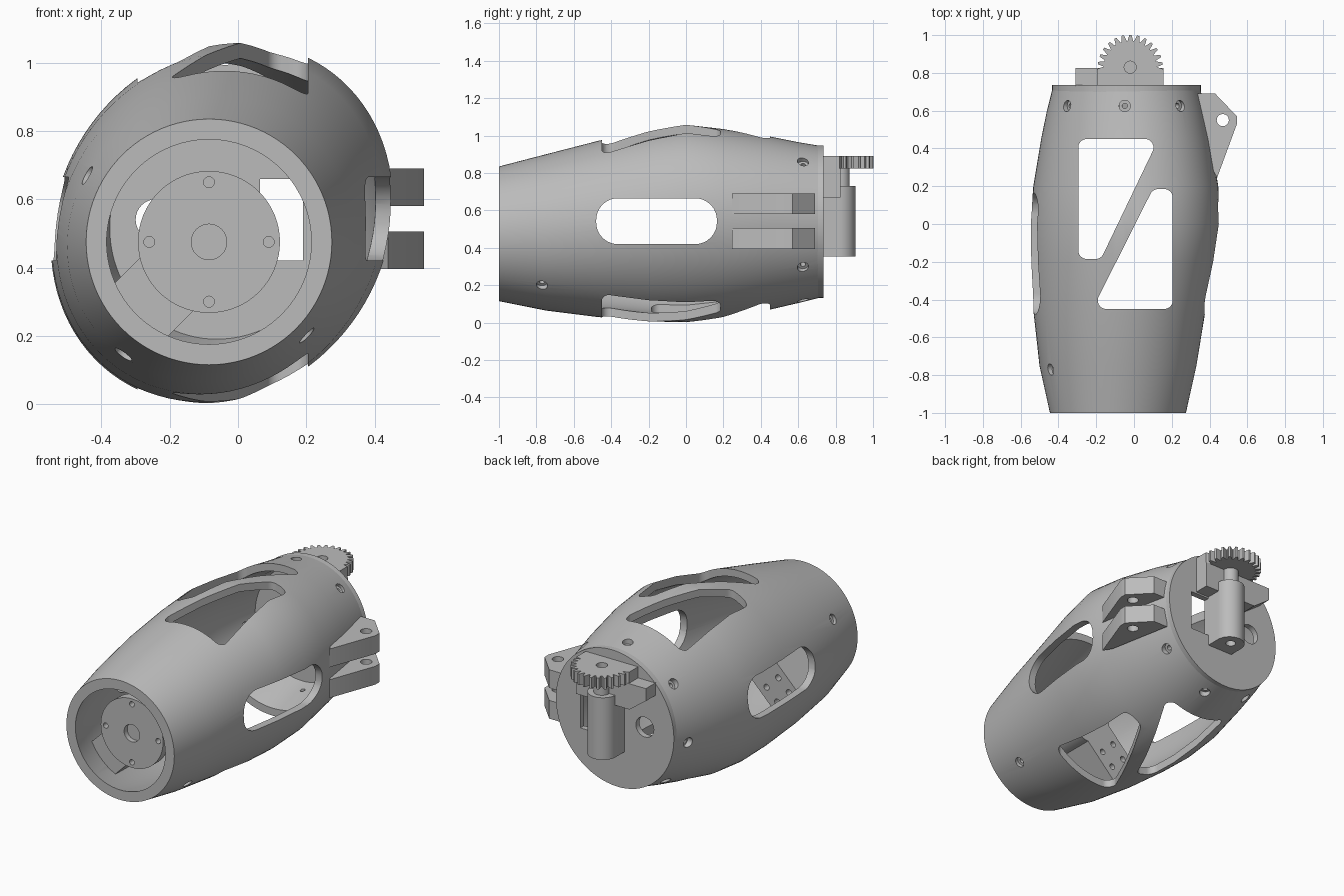
import bpy, bmesh, math
from mathutils import Vector

if "Cube" in bpy.data.objects:
    bpy.data.objects.remove(bpy.data.objects["Cube"])

grey = bpy.data.materials.new("light_grey")
grey.use_nodes = True
GREY = (0.5, 0.5, 0.5, 1)
grey.diffuse_color = GREY
grey.node_tree.nodes["Principled BSDF"].inputs["Base Color"].default_value = GREY


def add(name, bm):
    bmesh.ops.recalc_face_normals(bm, faces=bm.faces)
    mesh = bpy.data.meshes.new(name)
    bm.to_mesh(mesh)
    bm.free()
    mesh.materials.append(grey)
    ob = bpy.data.objects.new(name, mesh)
    bpy.context.collection.objects.link(ob)
    return ob


def prism(name, outline, axis, lo, hi):
    """Extrude a 2D outline along an axis."""
    place = {"x": lambda a, b: (lo, a, b), "y": lambda a, b: (a, lo, b),
             "z": lambda a, b: (a, b, lo)}[axis]
    bm = bmesh.new()
    face = bm.faces.new([bm.verts.new(place(*p)) for p in outline])
    new = bmesh.ops.extrude_face_region(bm, geom=[face])["geom"]
    shift = Vector([hi - lo if a == axis else 0 for a in "xyz"])
    bmesh.ops.translate(bm, vec=shift, verts=[v for v in new if isinstance(v, bmesh.types.BMVert)])
    return add(name, bm)


def rect(a0, b0, a1, b1):
    return [(a0, b0), (a1, b0), (a1, b1), (a0, b1)]


def rounded(points, r, steps=8):
    out = []
    for i, p in enumerate(points):
        p = Vector(p)
        u = (Vector(points[i - 1]) - p).normalized()
        v = (Vector(points[(i + 1) % len(points)]) - p).normalized()
        half = u.angle(v) / 2
        c = p + (u + v).normalized() * r / math.sin(half)
        s, e = (p + d * r / math.tan(half) - c for d in (u, v))
        out += [tuple(c + s.lerp(e, k / steps).normalized() * r) for k in range(steps + 1)]
    return out


def rod(name, centre, direction, r, depth, sides=32):
    bm = bmesh.new()
    bmesh.ops.create_cone(bm, cap_ends=True, segments=sides, radius1=r, radius2=r, depth=depth)
    turn = Vector(direction).to_track_quat("Z", "Y").to_matrix()
    bmesh.ops.rotate(bm, matrix=turn, verts=bm.verts)
    bmesh.ops.translate(bm, vec=Vector(centre), verts=bm.verts)
    return add(name, bm)


def combine(ob, others, operation="DIFFERENCE"):
    for other in others:
        mod = ob.modifiers.new("cut", "BOOLEAN")
        mod.operation, mod.solver, mod.object = operation, "EXACT", other
        bpy.context.view_layer.objects.active = ob
        bpy.ops.object.modifier_apply(modifier=mod.name)
        bpy.data.objects.remove(other)


# Stations of the body: y, left, right, bottom, top, lean
STATIONS = [(-1, -.445, .275, .115, .835, 0), (-.75, -.5, .33, .065, .9, .02),
            (-.47, -.53, .375, .03, .972, .035), (-.2, -.543, .425, .007, 1.03, .05),
            (0, -.545, .45, .002, 1.058, .06), (.2, -.53, .443, .018, 1.035, .055),
            (.45, -.49, .405, .07, .995, .04), (.6, -.46, .375, .105, .965, .03),
            (.72, -.43, .35, .135, .945, .02)]
SEGMENTS = 96


def section(st, angle, inset=0):
    y, x0, x1, z0, z1, lean = st
    c, s = math.cos(angle), math.sin(angle)
    return Vector(((x0 + x1) / 2 + ((x1 - x0) / 2 - inset) * c + lean * s, y,
                   (z0 + z1) / 2 + ((z1 - z0) / 2 - inset) * s))


# Hollow shell, outer skin then inner skin, closed into a loop
rings = [(st, 0) for st in STATIONS]
rings += [(st, .06 if st[0] < -.8 or st[0] > .5 else .045) for st in reversed(STATIONS)]
bm = bmesh.new()
loops = [[bm.verts.new(section(st, math.tau * k / SEGMENTS, inset)) for k in range(SEGMENTS)]
         for st, inset in rings]
for i, a in enumerate(loops):
    b = loops[(i + 1) % len(loops)]
    for k in range(SEGMENTS):
        j = (k + 1) % SEGMENTS
        bm.faces.new((a[k], a[j], b[j], b[k]))
shell = add("body_shell", bm)

# Windows through top and bottom, and through both sides
window_a = rounded([(-.295, .45), (-.295, -.185), (-.175, -.185), (.13, .45)], .045)
window_b = rounded([(.205, -.45), (.205, .185), (.1, .185), (-.22, -.45)], .045)
slot = rounded(rect(-.48, .42, .165, .665), .115)
cutters = [prism("window_cutter", window_a, "z", -1, 2),
           prism("window_cutter", window_b, "z", -1, 2),
           prism("slot_cutter", slot, "x", -2, 2)]

# Counterbored screw holes around both ends
for station, y, angles in ((STATIONS[-2], .625, (50, 95, 143, 190, 235, 280, 326)),
                           (STATIONS[1], -.77, (153, 235, 317))):
    for deg in angles:
        p = section(station, math.radians(deg))
        p.y = y
        mid = Vector(((station[1] + station[2]) / 2, y, (station[3] + station[4]) / 2))
        out = (p - mid).normalized()
        cutters.append(rod("screw_cutter", p + out * .03, out, .03, .12, 20))
        cutters.append(rod("bore_cutter", p, out, .014, .3, 16))
combine(shell, cutters)

# Rear end plate with its openings
plate_st = (.7, -.433, .353, .132, .948, .02)
outline = [section(plate_st, math.tau * k / SEGMENTS) for k in range(SEGMENTS)]
plate = prism("rear_plate", [(p.x, p.z) for p in outline], "y", .7, .735)
combine(plate, [prism("opening_cutter", rect(.065, .42, .19, .66), "y", .5, 1),
                rod("round_cutter", (-.24, .54, .0 + .54), (0, 1, 0), .06, 1)])

# Hinge lugs on the left side
for name, z0, z1 in (("lower_lug", .395, .505), ("upper_lug", .58, .69)):
    lug = prism(name, [(.335, .69), (.43, .69), (.545, .57), (.545, .53), (.44, .245), (.41, .3)],
                "z", z0, z1)
    combine(lug, [rod("pin_cutter", (.47, .55, .5), (0, 0, 1), .032, 1)])

# Motor, bracket and sector gear at the rear
GX, GY = -.02, .83
arc = [(GX + .085 * math.cos(t), GY - .01 + .085 * math.sin(t))
       for t in (math.pi * k / 24 for k in range(25))]
motor = prism("gear_motor", arc + [(GX - .085, .73), (GX + .085, .73)], "z", .355, .73)
combine(motor, [rod("motor_hole_cutter", (GX, GY, .355), (0, 0, 1), .028, .1)])
rod("motor_shaft", (GX, GY, .77), (0, 0, 1), .045, .13)
prism("motor_bracket", [(-.31, .825), (-.31, .75), (-.2, .67), (.155, .67), (.155, .825)],
      "y", .73, .825)

TEETH = 13
teeth = []
for i in range(TEETH):
    for frac, r in ((.05, .14), (.32, .172), (.62, .172), (.9, .14)):
        t = math.pi * (i + frac) / TEETH
        teeth.append((GX + r * math.cos(t), GY + r * math.sin(t)))
gear = prism("sector_gear", teeth + [(GX - .175, .82), (GX - .175, .73), (GX + .175, .73),
                                     (GX + .175, .82)], "z", .825, .892)
combine(gear, [rod("axle_cutter", (GX, GY, .89), (0, 0, 1), .032, .09)])

# Round coupling disc recessed in the front, with its mount
CX, CZ = -.085, .475
disc = rod("coupling_disc", (CX, -.86, CZ), (0, 1, 0), .208, .06, 64)
combine(disc, [rod("centre_cutter", (CX, -.88, CZ), (0, 1, 0), .052, .08)] +
        [rod("bolt_cutter", (CX + .175 * dx, -.88, CZ + .175 * dz), (0, 1, 0), .016, .08, 20)
         for dx, dz in ((1, 0), (-1, 0), (0, 1), (0, -1))])
rod("drive_body", (CX, -.68, CZ), (0, 1, 0), .15, .36, 48)

# Arm joining the mount to the lower right wall
along = Vector((-1, -1)).normalized()
side = Vector((1, -1)).normalized() * .11
start, end = Vector((CX, CZ)), Vector((CX, CZ)) + along * .385
arm = prism("mount_arm", [start + side, end + side, end - side, start - side], "y", -.82, -.5)
combine(arm, [rod("arm_hole_cutter", (p.x, -.5, p.y), (0, 1, 0), .018, .1, 16)
              for p in (start + along * d + side * s for d in (.2, .3) for s in (-.5, .5))])

for ob in bpy.context.scene.objects:
    ob.select_set(ob.type == "MESH")
bpy.context.view_layer.objects.active = shell
bpy.ops.object.shade_smooth_by_angle(angle=math.radians(32))
